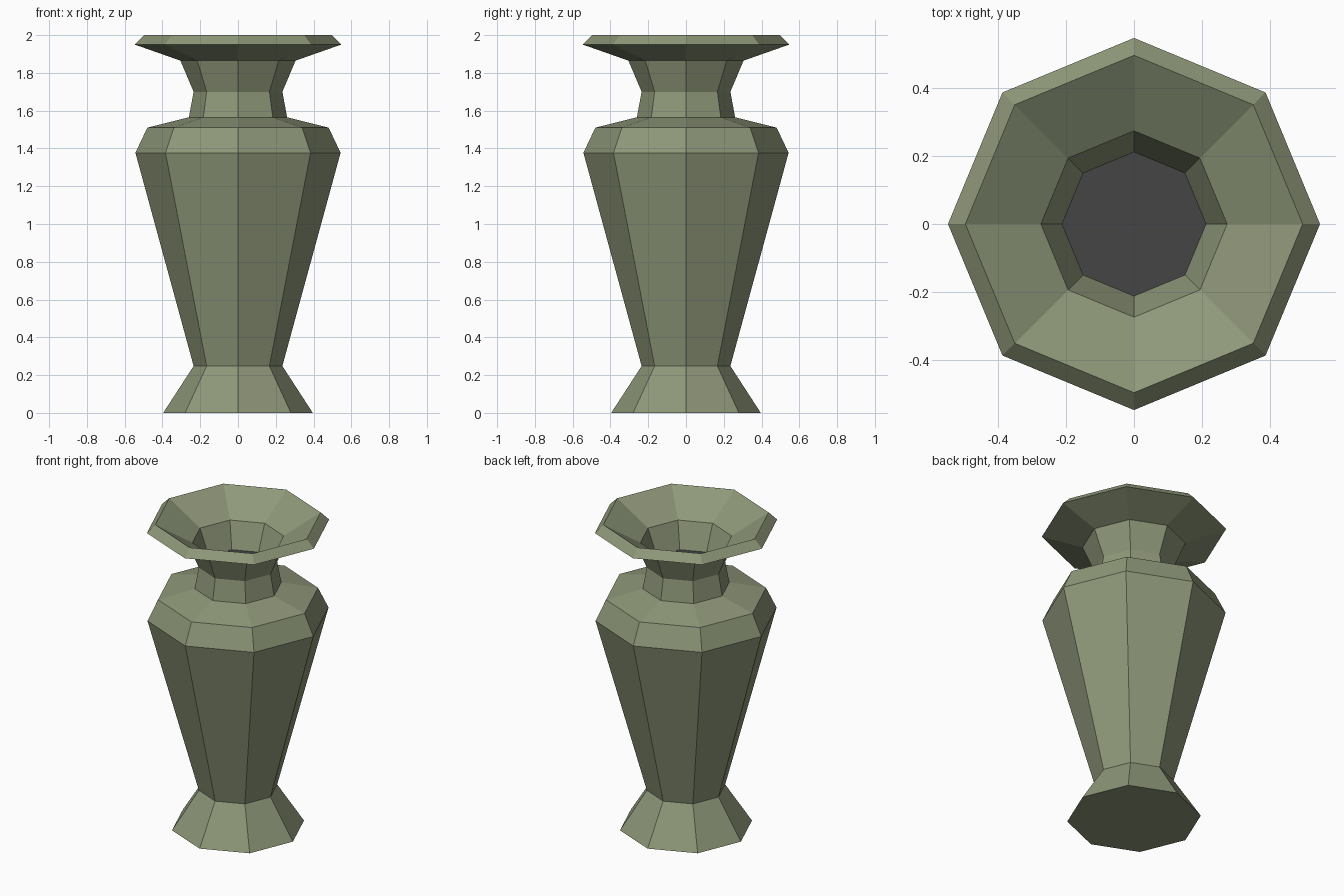
import bpy, bmesh, math

if "Cube" in bpy.data.objects:
    bpy.data.objects.remove(bpy.data.objects["Cube"])

SIDES = 8


def material(name, rgb):
    m = bpy.data.materials.new(name)
    m.diffuse_color = (*rgb, 1)
    m.use_nodes = True
    m.node_tree.nodes["Principled BSDF"].inputs["Base Color"].default_value = m.diffuse_color
    return m


def ring(bm, r, z):
    step = 2 * math.pi / SIDES
    return [bm.verts.new((r * math.cos(i * step), r * math.sin(i * step), z))
            for i in range(SIDES)]


def finish(bm, name, mat):
    me = bpy.data.meshes.new(name)
    bm.to_mesh(me)
    bm.free()
    me.materials.append(mat)
    ob = bpy.data.objects.new(name, me)
    bpy.context.collection.objects.link(ob)
    return ob


glaze = material("green_glaze", (0.27, 0.31, 0.19))
dark = material("dark_inside", (0.06, 0.06, 0.06))

# Vase body: (radius, height) from the foot, over the rim, down into the neck
profile = [(0.396, 0), (0.235, 0.248), (0.543, 1.377), (0.48, 1.51),
           (0.26, 1.565), (0.235, 1.70), (0.305, 1.865), (0.547, 1.95),
           (0.496, 2.0), (0.274, 1.865), (0.212, 1.70)]
bm = bmesh.new()
rings = [ring(bm, r, z) for r, z in profile]
bm.faces.new(rings[0][::-1])
for a, b in zip(rings, rings[1:]):
    for i in range(SIDES):
        j = (i + 1) % SIDES
        bm.faces.new((a[i], a[j], b[j], b[i]))
finish(bm, "vase_body", glaze)

# Dark opening closing the neck
bm = bmesh.new()
bm.faces.new(ring(bm, *profile[-1]))
finish(bm, "neck_opening", dark)
